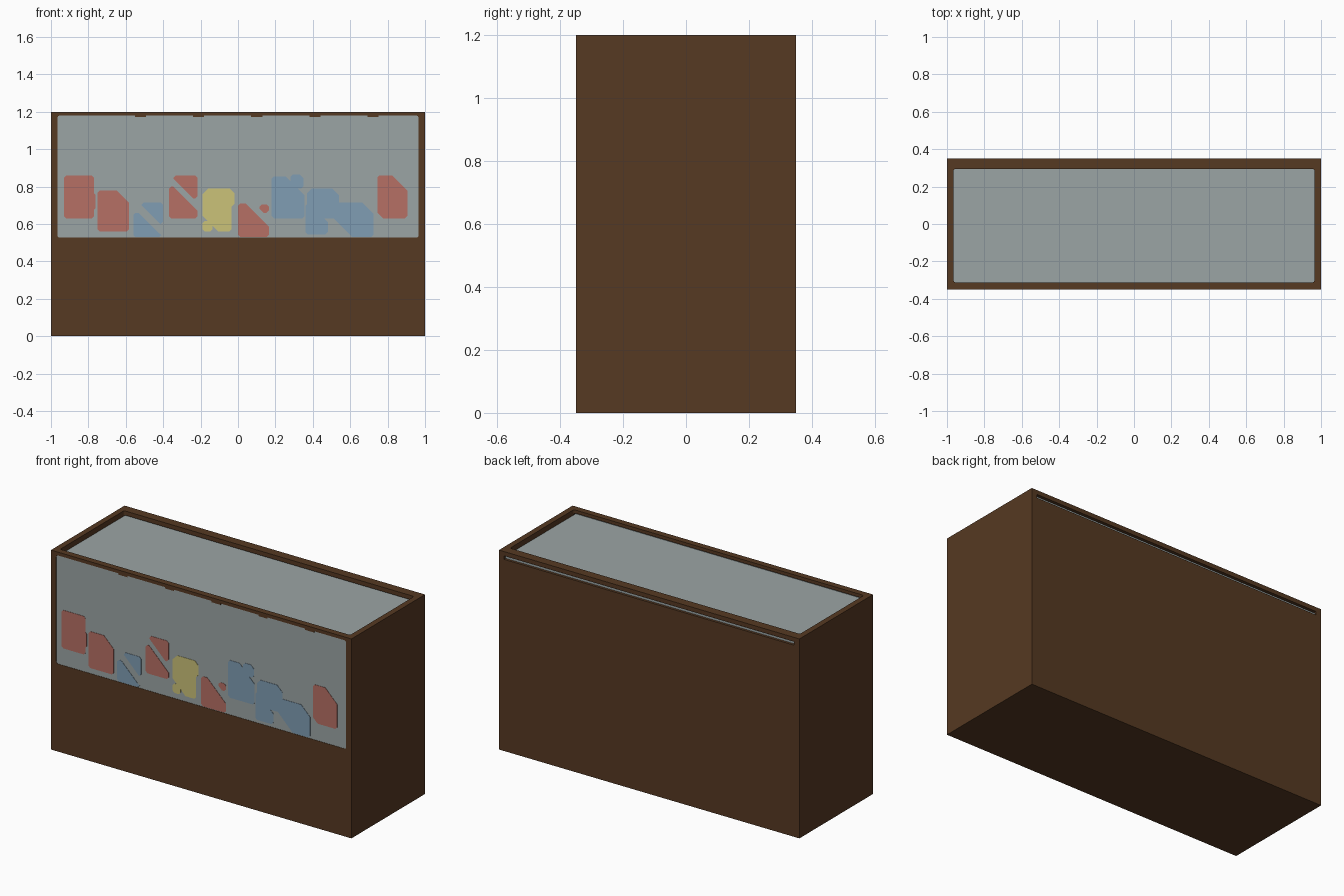
import bpy
import bmesh
from mathutils import Vector

if "Cube" in bpy.data.objects:
    bpy.data.objects.remove(bpy.data.objects["Cube"])


def material(name, r, g, b):
    mat = bpy.data.materials.new(name)
    mat.use_nodes = True
    mat.diffuse_color = (r, g, b, 1)
    shader = next(n for n in mat.node_tree.nodes if n.type == "BSDF_PRINCIPLED")
    shader.inputs["Base Color"].default_value = (r, g, b, 1)
    return mat


wood = material("dark wood", 0.093, 0.041, 0.016)
glass = material("grey glass", 0.33, 0.375, 0.375)
red = material("faded red", 0.47, 0.16, 0.13)
blue = material("faded blue", 0.216, 0.337, 0.456)
yellow = material("faded yellow", 0.597, 0.54, 0.19)


def finish(bm, name, mat):
    bmesh.ops.recalc_face_normals(bm, faces=bm.faces)
    mesh = bpy.data.meshes.new(name)
    bm.to_mesh(mesh)
    bm.free()
    mesh.materials.append(mat)
    obj = bpy.data.objects.new(name, mesh)
    bpy.context.collection.objects.link(obj)
    return obj


def box(name, mat, x, y, z, round_axis=None):
    """Box from three (low, high) ranges; edges along round_axis may be rounded."""
    bm = bmesh.new()
    bmesh.ops.create_cube(bm, size=1)
    spans = (x, y, z)
    for v in bm.verts:
        v.co = Vector([s[0] if c < 0 else s[1] for c, s in zip(v.co, spans)])
    if round_axis is not None:
        edges = [e for e in bm.edges
                 if abs((e.verts[0].co - e.verts[1].co)[round_axis]) > 1e-5]
        bmesh.ops.bevel(bm, geom=edges, offset=0.012, segments=4,
                        profile=0.5, affect="EDGES")
    return finish(bm, name, mat)


def cut(target, cutter):
    mod = target.modifiers.new("opening", "BOOLEAN")
    mod.operation = "DIFFERENCE"
    mod.solver = "EXACT"
    mod.object = cutter
    cutter.hide_render = True
    bpy.context.view_layer.objects.active = target
    bpy.ops.object.modifier_apply(modifier=mod.name)
    bpy.data.objects.remove(cutter)


# Wooden cabinet: open top, front window and rear slot for the sliding lid
W = 0.965
cabinet = box("cabinet", wood, (-1, 1), (-0.35, 0.35), (0, 1.2))
cut(cabinet, box("cavity_cutter", wood, (-W, W), (-0.312, 0.295), (0.04, 1.3), 2))
cut(cabinet, box("window_cutter", wood, (-W, W), (-0.4, -0.3), (0.527, 1.18), 1))
cut(cabinet, box("slot_cutter", wood, (-W, W), (0.28, 0.4), (1.153, 1.174)))

# Glass panes, tucked into the wood around the openings
box("front_glass", glass, (-0.975, 0.975), (-0.348, -0.33), (0.515, 1.19))
box("lid_glass", glass, (-W, W), (-0.33, 0.34), (1.156, 1.168))

# Small clips along the top of the window
for i in range(5):
    mid = -0.522 + 0.311 * i
    box("window_clip", wood, (mid - 0.03, mid + 0.03), (-0.35, -0.34), (1.172, 1.182))


def patch(name, mat, x0, x1, z0, z1, tl=0.012, tr=0.012, br=0.012, bl=0.012):
    """Thin painted plate on the window with diagonally trimmed corners."""
    outline = [(x0, z0 + bl), (x0, z1 - tl), (x0 + tl, z1), (x1 - tr, z1),
               (x1, z1 - tr), (x1, z0 + br), (x1 - br, z0), (x0 + bl, z0)]
    bm = bmesh.new()
    face = bm.faces.new([bm.verts.new((x, -0.35, z)) for x, z in outline])
    extruded = bmesh.ops.extrude_face_region(bm, geom=[face])["geom"]
    bmesh.ops.translate(bm, vec=(0, 0.003, 0),
                        verts=[g for g in extruded if isinstance(g, bmesh.types.BMVert)])
    finish(bm, name, mat)


# Painted shapes from one end of the window to the other
patch("red_block", red, -0.93, -0.77, 0.63, 0.86)
patch("red_block_tab", red, -0.79, -0.763, 0.67, 0.77)
patch("red_trimmed_block", red, -0.75, -0.583, 0.56, 0.78, tr=0.065)
patch("blue_low_wedge", blue, -0.56, -0.41, 0.53, 0.66, tr=0.122)
patch("blue_high_wedge", blue, -0.515, -0.4, 0.6, 0.715, bl=0.1)
patch("red_high_wedge", red, -0.345, -0.217, 0.737, 0.86, bl=0.105)
patch("red_low_wedge", red, -0.37, -0.217, 0.63, 0.8, tr=0.13)
patch("yellow_block", yellow, -0.19, -0.035, 0.56, 0.79, tl=0.03, bl=0.085)
patch("yellow_bulge", yellow, -0.1, -0.018, 0.68, 0.79, tr=0.025, br=0.03)
patch("yellow_chip", yellow, -0.19, -0.137, 0.56, 0.617, tr=0.025)
patch("red_slope", red, 0, 0.165, 0.53, 0.71, tr=0.125)
patch("red_chip", red, 0.115, 0.165, 0.66, 0.705, bl=0.022)
patch("blue_block", blue, 0.18, 0.355, 0.63, 0.855, tr=0.1)
patch("blue_chip", blue, 0.28, 0.35, 0.79, 0.865, tr=0.02, bl=0.04)
patch("blue_upper_block", blue, 0.37, 0.54, 0.63, 0.79, tl=0.025, tr=0.035, bl=0.06)
patch("blue_lower_wedge", blue, 0.36, 0.48, 0.545, 0.71, tr=0.1)
patch("blue_end_slope", blue, 0.49, 0.725, 0.53, 0.715, tr=0.06, bl=0.12)
patch("red_end_block", red, 0.745, 0.905, 0.63, 0.86, tr=0.08, bl=0.03)
